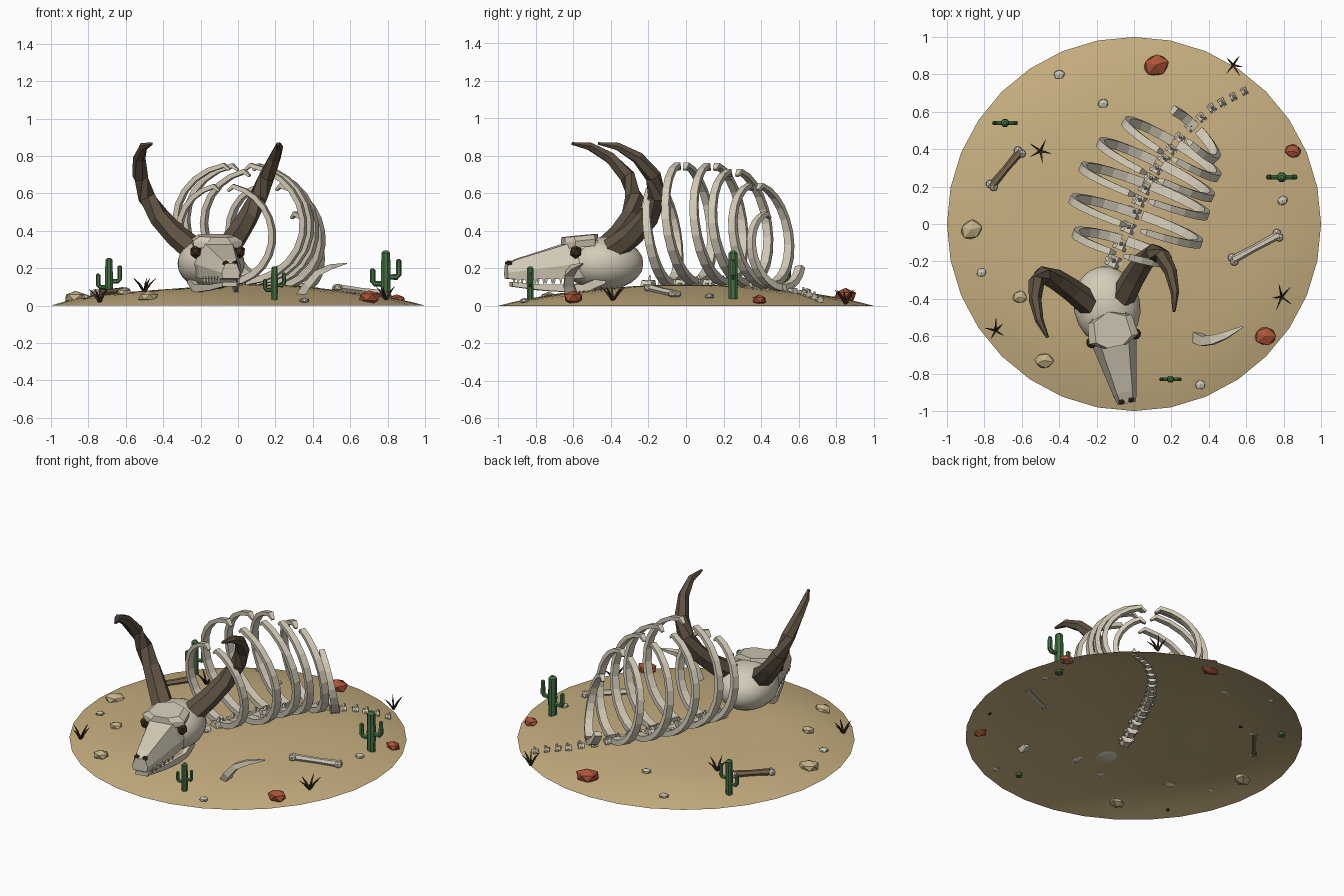
import bpy, bmesh, math, random
from mathutils import Vector, Matrix

random.seed(4)
if "Cube" in bpy.data.objects:
    bpy.data.objects.remove(bpy.data.objects["Cube"])


def material(name, r, g, b):
    m = bpy.data.materials.new(name)
    m.use_nodes = True
    m.diffuse_color = (r, g, b, 1)
    m.node_tree.nodes["Principled BSDF"].inputs["Base Color"].default_value = (r, g, b, 1)
    return m


SAND = material("sand", .57, .43, .215)
BONE = material("bone", .66, .60, .48)
HORN = material("horn brown", .115, .085, .055)
DARK = material("socket dark", .055, .028, .012)
GREEN = material("cactus green", .06, .165, .055)
RED = material("red rock", .42, .09, .04)
TAN = material("tan rock", .56, .45, .25)
PALE = material("pale pebble", .60, .56, .47)
TWIG = material("dry twig", .045, .027, .014)
OLD = material("weathered bone", .21, .145, .08)


def finish(bm, name, mat, smooth=False):
    bmesh.ops.recalc_face_normals(bm, faces=bm.faces)
    me = bpy.data.meshes.new(name)
    for f in bm.faces:
        f.smooth = smooth
    bm.to_mesh(me)
    bm.free()
    me.materials.append(mat)
    ob = bpy.data.objects.new(name, me)
    bpy.context.collection.objects.link(ob)


def loft(bm, rings):
    """Skin closed rings of points and cap both ends."""
    vs = [[bm.verts.new(p) for p in r] for r in rings]
    n = len(vs[0])
    for a, b in zip(vs, vs[1:]):
        for i in range(n):
            bm.faces.new((a[i], a[(i + 1) % n], b[(i + 1) % n], b[i]))
    bm.faces.new(vs[0])
    bm.faces.new(vs[-1])


def tube(bm, path, radii, n=6, axis=(0, 0, 1), squash=1.0):
    """Sweep an n-gon along a path; squash flattens it across the axis."""
    path = [Vector(p) for p in path]
    axis = Vector(axis)
    rings = []
    for i, p in enumerate(path):
        t = (path[min(i + 1, len(path) - 1)] - path[max(i - 1, 0)]).normalized()
        ref = axis if abs(t.dot(axis)) < .95 else Vector((1, 0, 0))
        u = (ref - t * ref.dot(t)).normalized()
        v = t.cross(u)
        angles = [2 * math.pi * (k + .5) / n for k in range(n)]
        rings.append([p + radii[i] * (u * math.cos(a) + v * squash * math.sin(a)) for a in angles])
    loft(bm, rings)


def ball(bm, c, r, sub=1, jitter=0, rot=0):
    m = Matrix.Translation(c) @ Matrix.Rotation(rot, 4, 'Z') @ Matrix.Diagonal((*r, 1))
    new = bmesh.ops.create_icosphere(bm, subdivisions=sub, radius=1, matrix=m)["verts"]
    for v in new:
        v.co = Vector(c) + (v.co - Vector(c)) * (1 + random.uniform(-jitter, jitter))


def ground(x, y):
    r = min(1, math.hypot(x, y))
    return (.102 + .012 * math.sin(5 * x + 1) * math.cos(4 * y)) * (1 - r ** 3)


# Sand disc, an open domed sheet
bm = bmesh.new()
SEG, RINGS = 32, 14
rows = []
for j in range(1, RINGS + 1):
    r = j / RINGS
    pts = [(r * math.sin(2 * math.pi * i / SEG), r * math.cos(2 * math.pi * i / SEG)) for i in range(SEG)]
    rows.append([bm.verts.new((x, y, ground(x, y))) for x, y in pts])
mid = bm.verts.new((0, 0, ground(0, 0)))
for i in range(SEG):
    k = (i + 1) % SEG
    bm.faces.new((mid, rows[0][k], rows[0][i]))
    for a, b in zip(rows, rows[1:]):
        bm.faces.new((a[i], a[k], b[k], b[i]))
finish(bm, "sand_ground", SAND, True)

# Spine, from neck to tail tip
spine = [(-.11, -.20), (-.07, -.11), (-.03, -.02), (0, .06), (.03, .125), (.06, .19), (.09, .24), (.12, .295),
         (.16, .35), (.20, .40), (.245, .46), (.30, .52), (.36, .57), (.415, .62), (.47, .65), (.53, .68), (.59, .71)]
bm = bmesh.new()
for i, (x, y) in enumerate(spine):
    a, b = spine[max(i - 1, 0)], spine[min(i + 1, len(spine) - 1)]
    d = Vector((b[0] - a[0], b[1] - a[1], 0)).normalized()
    s = Vector((d.y, -d.x, 0))
    k = 1 - .5 * i / (len(spine) - 1)
    c = Vector((x, y, ground(x, y) + .012 - .014 * k))
    tube(bm, [c - d * .03 * k, c, c + d * .03 * k], [.04 * k, .034 * k, .04 * k], 6)
    tube(bm, [c - s * .046 * k, c, c + s * .046 * k], [.014 * k, .022 * k, .014 * k], 4)
    tube(bm, [c, c + Vector((0, 0, .06 * k)) + d * .01], [.022 * k, .006], 4)
finish(bm, "spine", BONE)

# Rib pairs, leaning towards the head: centre, half width, height, turn in degrees
ribs = [(-.065, -.125, .26, .52, 17), (.01, .015, .36, .63, 19), (.055, .175, .355, .63, 21),
        (.115, .29, .33, .605, 26), (.20, .40, .285, .54, 31), (.31, .48, .18, .40, 46)]
for i, (x, y, hw, h, turn) in enumerate(ribs):
    s = Vector((math.cos(math.radians(turn)), -math.sin(math.radians(turn)), 0))
    d = Vector((-s.y, s.x, 0))
    base = ground(x, y) + .015
    for side, label in ((1, "left"), (-1, "right")):
        broken = i == len(ribs) - 1 and side < 0
        path, rad = [], []
        for k in range(5 if broken else 12):
            t = k / 11
            a = math.radians(-86 + 164 * t)
            path.append(Vector((x, y, base + h / 2 * (1 + math.sin(a)))) + s * side * hw * math.cos(a)
                        - d * .04 * math.sin(a))
            rad.append(.037 - .012 * t)
        if not broken:
            path.append(path[-1] - s * side * .03 - Vector((0, 0, .025)))
            rad.append(.013)
        bm = bmesh.new()
        tube(bm, path, rad, 4, d, .68)
        finish(bm, f"rib_{label}_{i + 1}", BONE)

# Skull, laid out in its own frame: across, forward, up
FWD = Vector((.2, -.98, 0))
ACR = Vector((.98, .2, 0))


def sk(s, f, z):
    return Vector((-.15, -.41, z)) + ACR * s + FWD * f


yaw = math.atan2(ACR.y, ACR.x)
bm = bmesh.new()
ball(bm, sk(0, .03, .225), (.178, .215, .142), 3, rot=yaw)
finish(bm, "cranium", BONE, True)

bm = bmesh.new()
rings = []
for f, top, wide, low, zb, zt in ((.08, .09, .13, .11, .15, .35), (.24, .075, .118, .105, .145, .33),
                                  (.50, .042, .065, .06, .14, .25), (.56, .03, .05, .045, .145, .225)):
    zm = zb + (zt - zb) * .4
    rings.append([sk(*p) for p in ((-top, f, zt), (top, f, zt), (wide, f, zm),
                                   (low, f, zb), (-low, f, zb), (-wide, f, zm))])
loft(bm, rings)
finish(bm, "snout", BONE)

bm = bmesh.new()
outline = [(-.135, .21), (-.06, .25), (.06, .25), (.135, .21), (.12, .10), (0, .06), (-.12, .10)]
loft(bm, [[sk(s * k, f, z + .1 * (.2 - f)) for s, f in outline]
          for k, z in ((.97, .31), (1, .345), (.72, .37))])
finish(bm, "brow_plate", BONE)

bm = bmesh.new()
jaw = bmesh.new()
for m in (1, -1):
    tube(jaw, [sk(m * .12, .05, .14), sk(m * .11, .16, .092), sk(m * .07, .36, .097), sk(m * .025, .53, .115)],
         [.03, .032, .022, .017], 4, squash=.6)
    for k in range(6):
        f = .28 + .045 * k
        s = m * (.088 - .15 * (f - .28))
        tube(bm, [sk(s, f, .155), sk(s, f, .118)], [.014, .004], 4)
tube(jaw, [sk(-.04, .52, .115), sk(.04, .52, .115)], [.017, .017], 4)
finish(bm, "teeth", BONE)
finish(jaw, "lower_jaw", BONE)

horn = [(.09, 0, .30), (.165, -.09, .375), (.24, -.165, .47), (.305, -.20, .58),
        (.345, -.17, .69), (.37, -.08, .79), (.37, .03, .85), (.345, .13, .865)]
for m, label in ((1, "left"), (-1, "right")):
    bm = bmesh.new()
    tube(bm, [sk(m * s, f, z) for s, f, z in horn], [.068, .062, .056, .05, .043, .034, .023, .008], 6)
    finish(bm, f"horn_{label}", HORN)
    bm = bmesh.new()
    ball(bm, sk(m * .12, .205, .288), (.032, .034, .038), rot=yaw)
    finish(bm, f"eye_socket_{label}", DARK)
    bm = bmesh.new()
    ball(bm, sk(m * .026, .545, .225), (.019, .019, .017))
    finish(bm, f"nostril_{label}", DARK)

# Cacti with two raised arms
for i, (x, y, top, r) in enumerate(((-.69, .54, .255, .023), (.79, .25, .295, .028), (.195, -.83, .21, .02))):
    z = ground(x, y) - .02
    h = top - z
    bm = bmesh.new()
    tube(bm, [(x, y, z), (x, y, z + h * .5), (x, y, top - r * .5), (x, y, top)], [r * .9, r, r * .9, r * .4], 8)
    for m, lo, hi in ((-1, .35, .62), (1, .48, .8)):
        o = x + m * r * 2.5
        tube(bm, [(x, y, z + h * lo), (o - m * r * .4, y, z + h * lo), (o, y, z + h * lo + r * .5),
                  (o, y, z + h * hi), (o, y, z + h * hi + r * .3)], [r * .5, r * .55, r * .55, r * .5, r * .2], 6, (0, 1, 0))
    finish(bm, f"cactus_{i + 1}", GREEN)

# Scattered rocks and pebbles
stones = {
    "red_rock": (RED, .62, [(.12, .85, .072), (.85, .39, .047), (.70, -.60, .063)]),
    "tan_rock": (TAN, .55, [(-.87, -.03, .062), (-.61, -.39, .042), (-.48, -.73, .054)]),
    "pebble": (PALE, .5, [(-.40, .80, .031), (-.165, .645, .031), (.795, .125, .031), (-.815, -.26, .029), (.355, -.86, .031)]),
}
for name, (mat, flat, spots) in stones.items():
    for i, (x, y, r) in enumerate(spots):
        bm = bmesh.new()
        ball(bm, (x, y, max(ground(x, y) + .008, r * flat * 1.1)), (r, r * .88, r * flat), 1, .1, random.uniform(-.5, .5))
        finish(bm, f"{name}_{i + 1}", mat)

# Dry shrubs made of thin spikes
for i, (x, y) in enumerate(((.53, .85), (-.50, .39), (.79, -.39), (-.74, -.57))):
    bm = bmesh.new()
    z = max(ground(x, y) - .005, .01)
    for k in range(5):
        a = 2 * math.pi * k / 5 + i + random.uniform(-.3, .3)
        r = random.uniform(.05, .075)
        c, s = math.cos(a), math.sin(a)
        tube(bm, [(x, y, z), (x + c * r * .5, y + s * r * .5, z + .045), (x + c * r, y + s * r, z + .075)],
             [.008, .006, .001], 4)
    finish(bm, f"dry_shrub_{i + 1}", TWIG)

# Loose long bones with knobbed ends
for name, a, b, mat in (("old_bone", (-.76, .205), (-.61, .385), OLD), ("long_bone", (.53, -.19), (.77, -.06), BONE)):
    ends = [Vector((*p, ground(*p) + .015)) for p in (a, b)]
    bm = bmesh.new()
    tube(bm, [ends[0], (ends[0] + ends[1]) / 2, ends[1]], [.022, .018, .022], 6)
    finish(bm, name + "_shaft", mat)
    d = (ends[1] - ends[0]).normalized()
    bm = bmesh.new()
    for e in ends:
        for m in (1, -1):
            ball(bm, e + Vector((-d.y, d.x, 0)) * m * .013, (.025, .025, .022))
    finish(bm, name + "_knobs", BONE)

# Loose rib poking out of the sand
bm = bmesh.new()
tube(bm, [(.33, -.605, .05), (.37, -.625, .11), (.42, -.62, .17), (.49, -.595, .205), (.58, -.55, .225)],
     [.04, .038, .034, .026, .006], 4, (0, 1, 0), .75)
finish(bm, "loose_rib", BONE)
